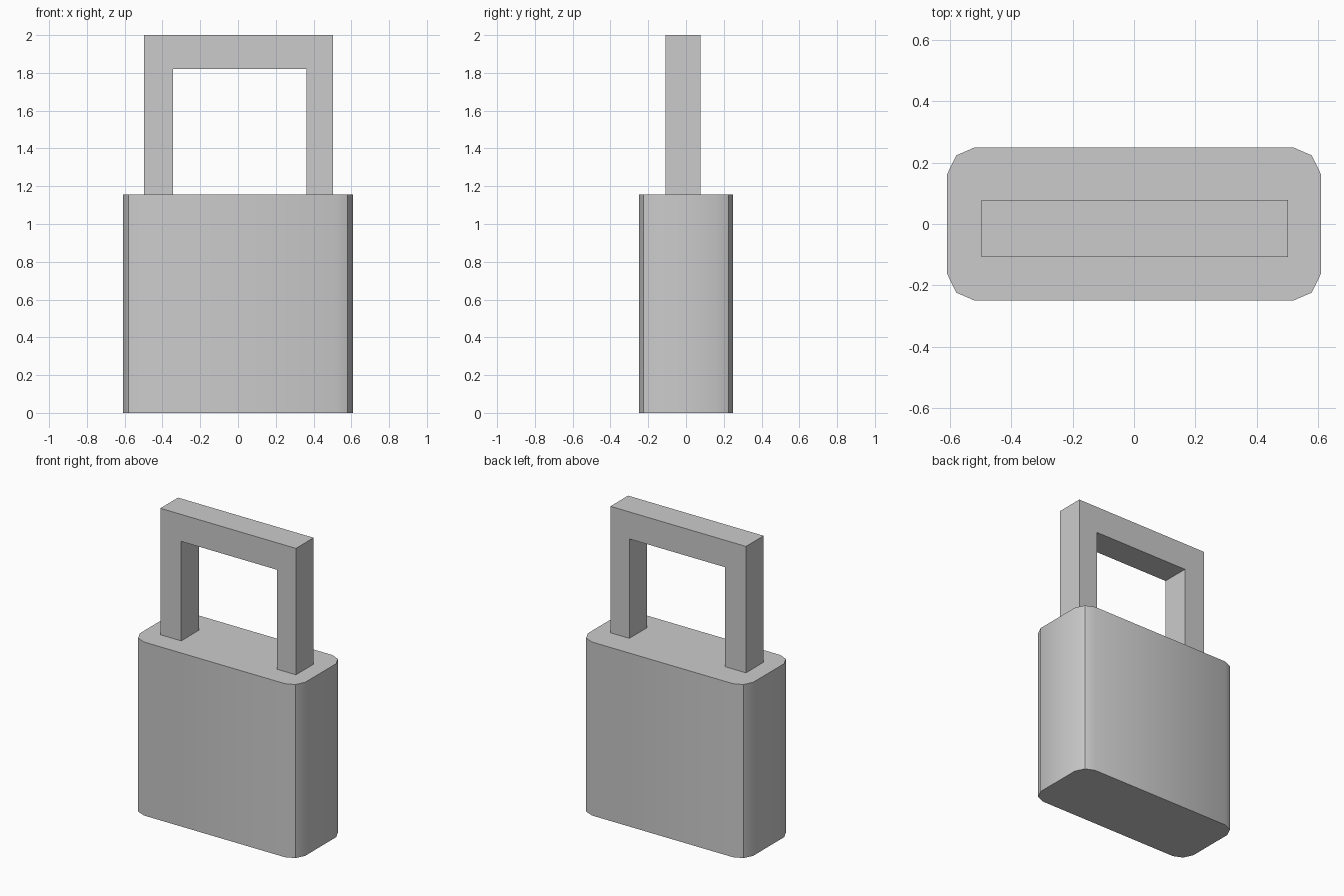
import bpy
import bmesh
from math import radians
from mathutils import Vector

if "Cube" in bpy.data.objects:
    bpy.data.objects.remove(bpy.data.objects["Cube"])


def extrude_profile(name, points, offset):
    """Extrude a flat outline of 3D points along an offset into a closed solid."""
    bm = bmesh.new()
    face = bm.faces.new([bm.verts.new(p) for p in points])
    result = bmesh.ops.extrude_face_region(bm, geom=[face], use_keep_orig=True)
    moved = [v for v in result["geom"] if isinstance(v, bmesh.types.BMVert)]
    bmesh.ops.translate(bm, verts=moved, vec=Vector(offset))
    bmesh.ops.recalc_face_normals(bm, faces=bm.faces)
    mesh = bpy.data.meshes.new(name)
    bm.to_mesh(mesh)
    bm.free()
    obj = bpy.data.objects.new(name, mesh)
    bpy.context.collection.objects.link(obj)
    return obj


BODY_TOP = 1.157

# Lock body: one chamfered corner mirrored into all four quadrants
corner = [(0.61, 0.163), (0.58, 0.224), (0.52, 0.25)]
outline = []
for sx, sy in ((1, 1), (-1, 1), (-1, -1), (1, -1)):
    pts = corner if sx * sy > 0 else corner[::-1]
    outline += [(sx * x, sy * y, 0) for x, y in pts]
body = extrude_profile("lock_body", outline, (0, 0, BODY_TOP))

# Shackle: square U-shaped arch, its feet sunk slightly into the body
foot, y_front, depth = BODY_TOP - 0.005, -0.108, 0.186
arch = [(-0.497, foot), (-0.497, 2.0), (0.503, 2.0), (0.503, foot),
        (0.363, foot), (0.363, 1.82), (-0.343, 1.82), (-0.343, foot)]
shackle = extrude_profile("shackle", [(x, y_front, z) for x, z in arch], (0, depth, 0))

# Smooth the body corners while keeping hard edges
bpy.ops.object.select_all(action='DESELECT')
body.select_set(True)
bpy.context.view_layer.objects.active = body
bpy.ops.object.shade_smooth_by_angle(angle=radians(30))
